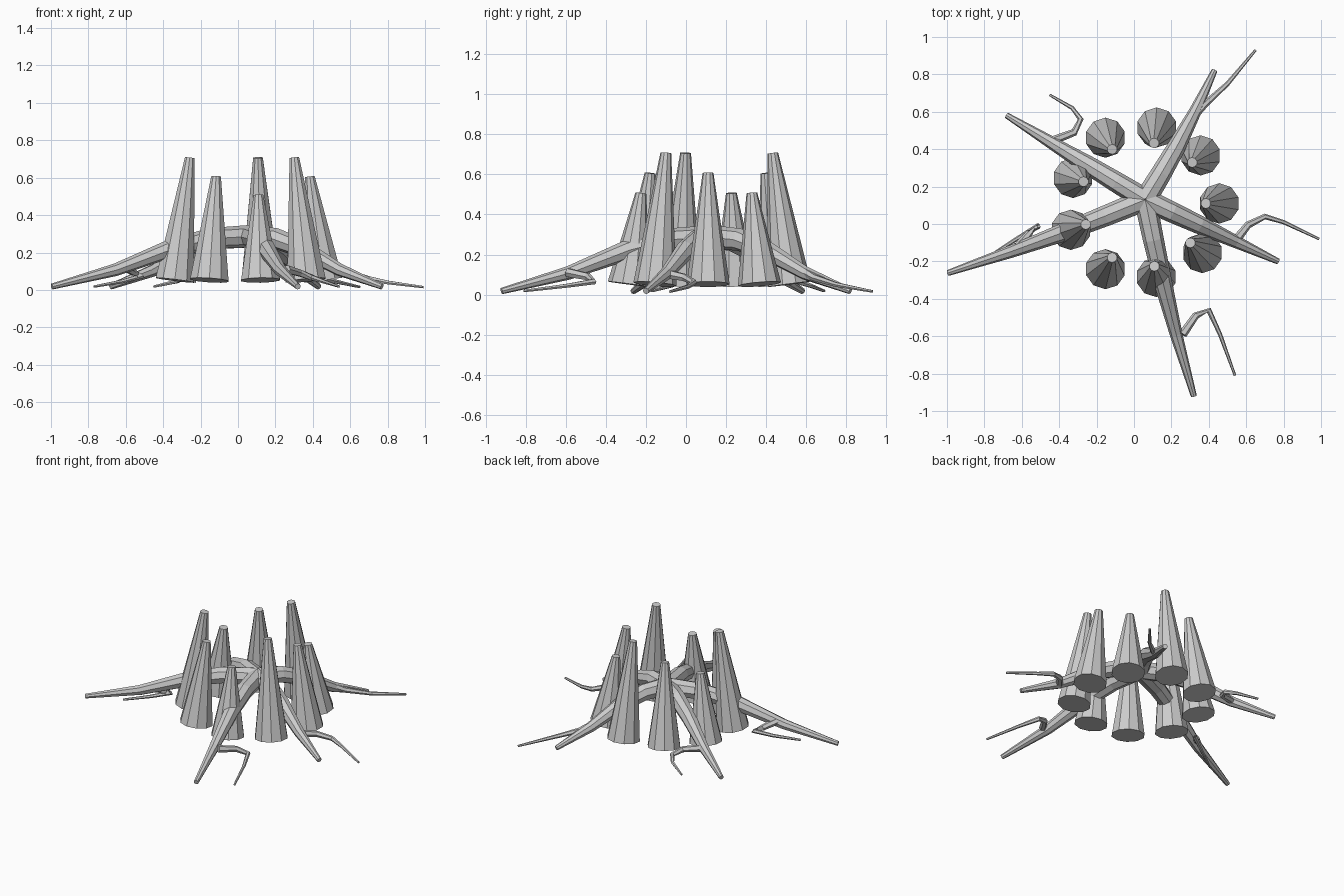
import bpy, bmesh
from math import cos, sin, radians, pi, tau
from mathutils import Vector

if "Cube" in bpy.data.objects:
    bpy.data.objects.remove(bpy.data.objects["Cube"])


def tube(name, points, radii, sides=8):
    """Capped low-poly tube through points with a radius at each."""
    pts = [Vector(p) for p in points]
    bm = bmesh.new()
    rings = []
    for i, p in enumerate(pts):
        d = (pts[min(i + 1, len(pts) - 1)] - pts[max(i - 1, 0)]).normalized()
        ref = Vector((0, 0, 1)) if abs(d.z) < 0.9 else Vector((1, 0, 0))
        u = d.cross(ref).normalized()
        v = u.cross(d)
        rings.append([bm.verts.new(p + radii[i] * (cos(a) * u + sin(a) * v))
                      for a in [tau * k / sides for k in range(sides)]])
    for a, b in zip(rings, rings[1:]):
        for k in range(sides):
            n = (k + 1) % sides
            bm.faces.new((a[k], a[n], b[n], b[k]))
    bm.faces.new(rings[0])
    bm.faces.new(rings[-1])
    bmesh.ops.recalc_face_normals(bm, faces=bm.faces)
    mesh = bpy.data.meshes.new(name)
    bm.to_mesh(mesh)
    bm.free()
    ob = bpy.data.objects.new(name, mesh)
    bpy.context.collection.objects.link(ob)
    return ob


# Ring of nine inward-leaning spikes, three repeating heights
for i in range(9):
    a = radians(40 * i)
    top = (0.61, 0.51, 0.71)[i % 3]
    lean = 0.058 * (top - 0.05) / 0.56
    out, inn = 0.37 + lean * 0.62, 0.37 - lean * 0.62
    base = (0.05 + out * cos(a), 0.11 + out * sin(a), 0.052)
    tip = (0.05 + inn * cos(a), 0.11 + inn * sin(a), top - 0.003)
    tube(f"spike_{i + 1}", [base, tip], [0.108, 0.027], 10)

# Five arched roots radiating from the centre: tip x, tip y, sideways bend
CX, CY = 0.06, 0.13
PROFILE = [(0, 0.287, 0.06), (0.2, 0.275, 0.056), (0.4, 0.222, 0.05),
           (0.68, 0.108, 0.034), (1, 0.018, 0.016)]
ROOTS = [(0.43, 0.82, -0.015), (-0.68, 0.58, 0), (-0.995, -0.262, 0.012),
         (0.32, -0.92, -0.015), (0.77, -0.2, 0)]
for i, (x, y, bend) in enumerate(ROOTS):
    d = Vector((x - CX, y - CY))
    n = Vector((-d.y, d.x)).normalized()
    pts = []
    for t, z, r in PROFILE:
        p = Vector((CX, CY)) + d * t + n * bend * sin(pi * t)
        pts.append((p.x, p.y, z))
    tube(f"root_{i + 1}", pts, [r for t, z, r in PROFILE])

# Thin side rootlets branching off each root
TWIGS = [
    [(0.32, 0.58, 0.12), (0.38, 0.64, 0.085), (0.5, 0.75, 0.05), (0.65, 0.93, 0.016)],
    [(-0.45, 0.44, 0.11), (-0.32, 0.49, 0.085), (-0.285, 0.56, 0.065),
     (-0.33, 0.62, 0.045), (-0.45, 0.69, 0.018)],
    [(-0.62, -0.12, 0.13), (-0.56, -0.05, 0.095), (-0.51, -0.01, 0.075),
     (-0.62, -0.075, 0.045), (-0.77, -0.17, 0.018)],
    [(0.26, -0.59, 0.11), (0.33, -0.49, 0.09), (0.4, -0.46, 0.065),
     (0.46, -0.59, 0.045), (0.54, -0.81, 0.018)],
    [(0.55, -0.08, 0.1), (0.61, -0.005, 0.085), (0.7, 0.04, 0.06),
     (0.8, 0.01, 0.04), (0.99, -0.08, 0.015)],
]
for i, pts in enumerate(TWIGS):
    m = len(pts) - 1
    tube(f"rootlet_{i + 1}", pts, [0.024 - 0.017 * k / m for k in range(m + 1)], 6)
